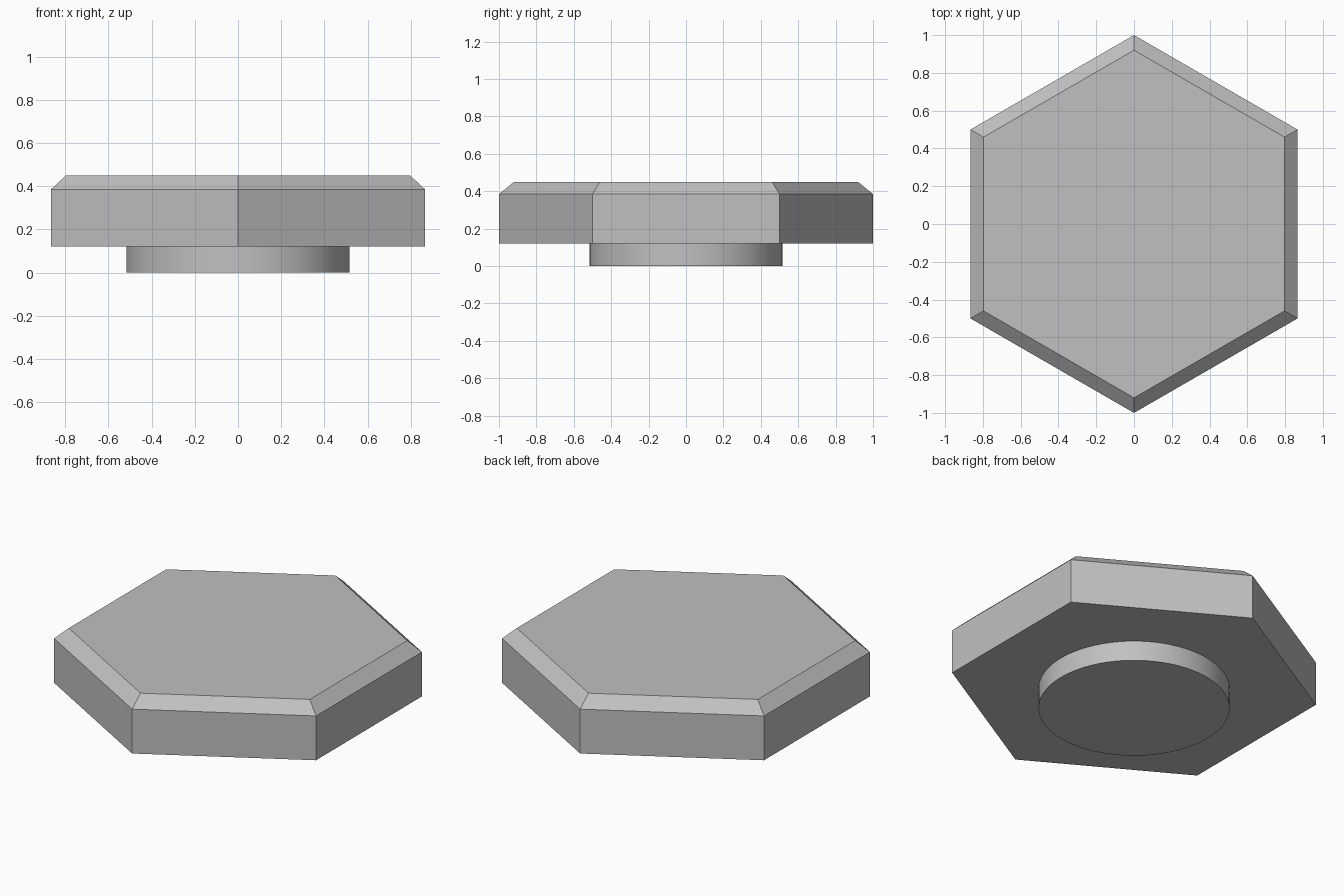
import bpy
import bmesh
from math import pi, sin, cos, radians

cube = bpy.data.objects.get("Cube")
if cube:
    bpy.data.objects.remove(cube, do_unlink=True)

grey = bpy.data.materials.new("plain grey")
grey.use_nodes = True
colour = (0.53, 0.53, 0.53, 1)
grey.diffuse_color = colour
grey.node_tree.nodes["Principled BSDF"].inputs["Base Color"].default_value = colour


def prism(name, sides, rings):
    """Closed solid lofted through (radius, height) rings, corner on +y."""
    bm = bmesh.new()
    loops = [[bm.verts.new((r * sin(2 * pi * i / sides), r * cos(2 * pi * i / sides), z))
              for i in range(sides)] for r, z in rings]
    for low, high in zip(loops, loops[1:]):
        for i in range(sides):
            j = (i + 1) % sides
            bm.faces.new((low[i], low[j], high[j], high[i]))
    bm.faces.new(loops[0])
    bm.faces.new(loops[-1])
    bmesh.ops.recalc_face_normals(bm, faces=bm.faces)
    mesh = bpy.data.meshes.new(name)
    bm.to_mesh(mesh)
    bm.free()
    mesh.materials.append(grey)
    obj = bpy.data.objects.new(name, mesh)
    bpy.context.collection.objects.link(obj)
    return obj


# Hexagonal slab with a bevelled top rim
prism("hexagonal_slab", 6, [(1, 0.12), (1, 0.385), (0.92, 0.45)])

# Round foot underneath
foot = prism("round_foot", 96, [(0.517, 0), (0.517, 0.12)])
bpy.ops.object.select_all(action="DESELECT")
foot.select_set(True)
bpy.context.view_layer.objects.active = foot
bpy.ops.object.shade_smooth_by_angle(angle=radians(30))
